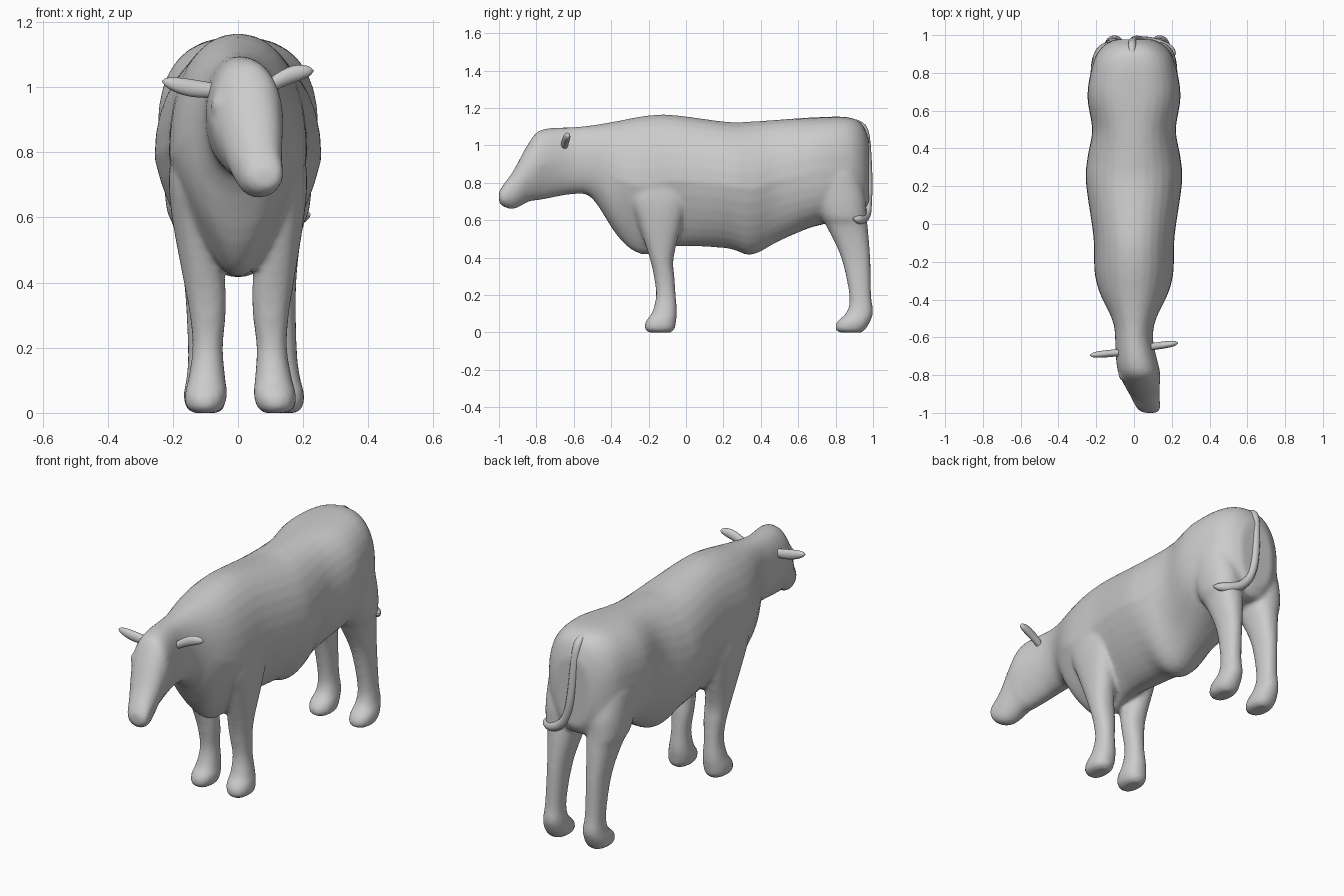
import bpy, bmesh, math
from mathutils import Vector, Matrix

if "Cube" in bpy.data.objects:
    bpy.data.objects.remove(bpy.data.objects["Cube"])

hide = bpy.data.materials.new("grey hide")
hide.diffuse_color = (0.6, 0.6, 0.6, 1)
hide.use_nodes = True
hide.node_tree.nodes["Principled BSDF"].inputs["Base Color"].default_value = hide.diffuse_color
ANG = [2 * math.pi * i / 32 for i in range(32)]


def clamp(v):
    return max(0.0, min(1.0, v))


def spow(v, p):
    return math.copysign(abs(v) ** p, v)


def smooth_rows(rows, steps=4):
    """Catmull-Rom interpolation between section rows."""
    out = []
    for i in range(len(rows) - 1):
        p = [rows[max(0, min(len(rows) - 1, i + k))] for k in (-1, 0, 1, 2)]
        for s in range(steps):
            t = s / steps
            out.append([0.5 * (2 * b + (c - a) * t + (2 * a - 5 * b + 4 * c - d) * t * t
                               + (3 * b - a - 3 * c + d) * t ** 3) for a, b, c, d in zip(*p)])
    out.append(list(rows[-1]))
    return out


def loft(bm, rings):
    """Skin closed rings and cap both ends."""
    vs = [[bm.verts.new(co) for co in r] for r in rings]
    n = len(vs[0])
    faces = [bm.faces.new(vs[0][::-1]), bm.faces.new(vs[-1])]
    for a, b in zip(vs, vs[1:]):
        for i in range(n):
            j = (i + 1) % n
            faces.append(bm.faces.new((a[i], a[j], b[j], b[i])))
    bmesh.ops.recalc_face_normals(bm, faces=faces)


def finish(bm, name):
    me = bpy.data.meshes.new(name)
    bm.to_mesh(me)
    bm.free()
    me.materials.append(hide)
    me.shade_smooth()
    ob = bpy.data.objects.new(name, me)
    bpy.context.collection.objects.link(ob)
    return ob


body = bmesh.new()

# Trunk, neck and head: y, bottom, top, half width
TRUNK = [
    (-1, .70, .75, .03), (-.98, .675, .785, .06), (-.92, .66, .87, .075),
    (-.84, .70, 1.015, .098), (-.77, .71, 1.085, .112), (-.6, .74, 1.098, .1),
    (-.5, .715, 1.108, .118), (-.37, .52, 1.13, .18), (-.27, .43, 1.15, .207),
    (-.17, .42, 1.163, .213), (-.05, .46, 1.161, .217), (.22, .45, 1.126, .255),
    (.35, .415, 1.128, .247), (.5, .49, 1.138, .222), (.68, .565, 1.15, .247),
    (.86, .60, 1.152, .215), (.94, .605, 1.115, .165), (.978, .66, 1.03, .10),
]
rings = []
for y, lo, hi, hw in smooth_rows(TRUNK):
    mid, half = (lo + hi) / 2, (hi - lo) / 2
    cx = .085 * clamp((-.6 - y) / .4) ** 1.5           # head turned aside
    jaw = .25 * clamp(1 - abs(y + .77) / .17)
    keel = .48 if y < -.1 else .48 - .18 * clamp((y + .1) / .2)
    taper = max(jaw, keel * clamp((.6 - lo) / .15))    # narrow brisket and belly
    p = .93 - .15 * clamp((y - .4) / .3) + .1 * clamp((y - .85) / .1)
    ring = []
    for a in ANG:
        s = spow(math.sin(a), p)
        w = hw * (1 - taper * max(0, -s))
        ring.append((cx + w * spow(math.cos(a), p), y, mid + half * s))
    rings.append(ring)
loft(body, rings)

# Legs: z, front y, back y, inner x, outer x
FRONT_LEG = [
    (0, -.20, -.08, .07, .145), (.02, -.22, -.06, .05, .168), (.06, -.215, -.053, .041, .17),
    (.11, -.18, -.048, .046, .158), (.2, -.16, -.055, .052, .145), (.3, -.172, -.062, .042, .152),
    (.4, -.195, -.066, .042, .169), (.6, -.26, -.02, .065, .203), (.72, -.30, 0, .08, .212),
    (.85, -.28, -.05, .1, .2),
]
HIND_LEG = [
    (0, .82, .94, .08, .16), (.02, .798, .962, .06, .18), (.06, .81, .985, .058, .185),
    (.11, .86, 1, .065, .174), (.2, .873, .99, .073, .167), (.4, .83, .985, .063, .172),
    (.56, .755, .972, .038, .196), (.62, .72, .966, .03, .218), (.72, .68, .96, .025, .228),
    (.85, .66, .925, .04, .23),
]
for rows, shift in ((FRONT_LEG, .008), (HIND_LEG, .02)):
    for side in (-1, 1):
        rings = []
        for z, y0, y1, x0, x1 in smooth_rows(rows):
            cx = side * (x0 + x1) / 2 + shift * clamp(1 - z / .6)
            rings.append([(cx + (x1 - x0) / 2 * spow(math.cos(a), .9),
                           (y0 + y1) / 2 + (y1 - y0) / 2 * spow(math.sin(a), .9), z)
                          for a in ANG])
        loft(body, rings)

# Brow bulges over the eyes
for x in (-.052, .1):
    bmesh.ops.create_uvsphere(body, u_segments=16, v_segments=10, radius=.033,
                              matrix=Matrix.Translation((x, -.8, .945)))

# Fuse trunk, head and legs into one skin
ob = finish(body, "body")
fuse = ob.modifiers.new("fuse", 'REMESH')
fuse.mode = 'VOXEL'
fuse.voxel_size = .012
fuse.use_smooth_shade = True
soften = ob.modifiers.new("soften", 'SMOOTH')
soften.factor = .5
soften.iterations = 5


def ear(name, root, tip, bend):
    """Blunt, slightly curved flap between two points."""
    bm = bmesh.new()
    root, tip = Vector(root), Vector(tip)
    rings = []
    for i in range(17):
        t = i / 16
        c = root.lerp(tip, t) + Vector((0, 0, bend * math.sin(math.pi * t)))
        fade = math.sqrt(1.01 - t ** 5)
        ry, rz = .019 * fade, (.022 + .005 * math.sin(math.pi * t)) * fade
        rings.append([(c.x, c.y + ry * math.cos(a), c.z + rz * math.sin(a)) for a in ANG[::2]])
    loft(bm, rings)
    finish(bm, name)


ear("left_ear", (-.07, -.68, .99), (-.233, -.695, 1.018), -.005)
ear("right_ear", (.09, -.65, 1.0), (.232, -.63, 1.05), .012)

# Tail lying on the rump and sweeping to one side: x, y, z, radius
TAIL = [
    (-.01, .84, 1.13, .015), (-.01, .92, 1.113, .021), (-.008, .96, 1.05, .022),
    (.01, .975, .82, .022), (.04, .972, .7, .022), (.09, .965, .635, .024),
    (.15, .945, .607, .026), (.195, .92, .604, .022), (.218, .895, .61, .006),
]
curve = bpy.data.curves.new("tail", 'CURVE')
curve.dimensions = '3D'
curve.bevel_depth = 1
curve.bevel_resolution = 4
curve.use_fill_caps = True
spline = curve.splines.new('POLY')
path = smooth_rows(TAIL)
spline.points.add(len(path) - 1)
for point, (x, y, z, r) in zip(spline.points, path):
    point.co = (x, y, z, 1)
    point.radius = r
spline.use_smooth = True
curve.materials.append(hide)
bpy.context.collection.objects.link(bpy.data.objects.new("tail", curve))
